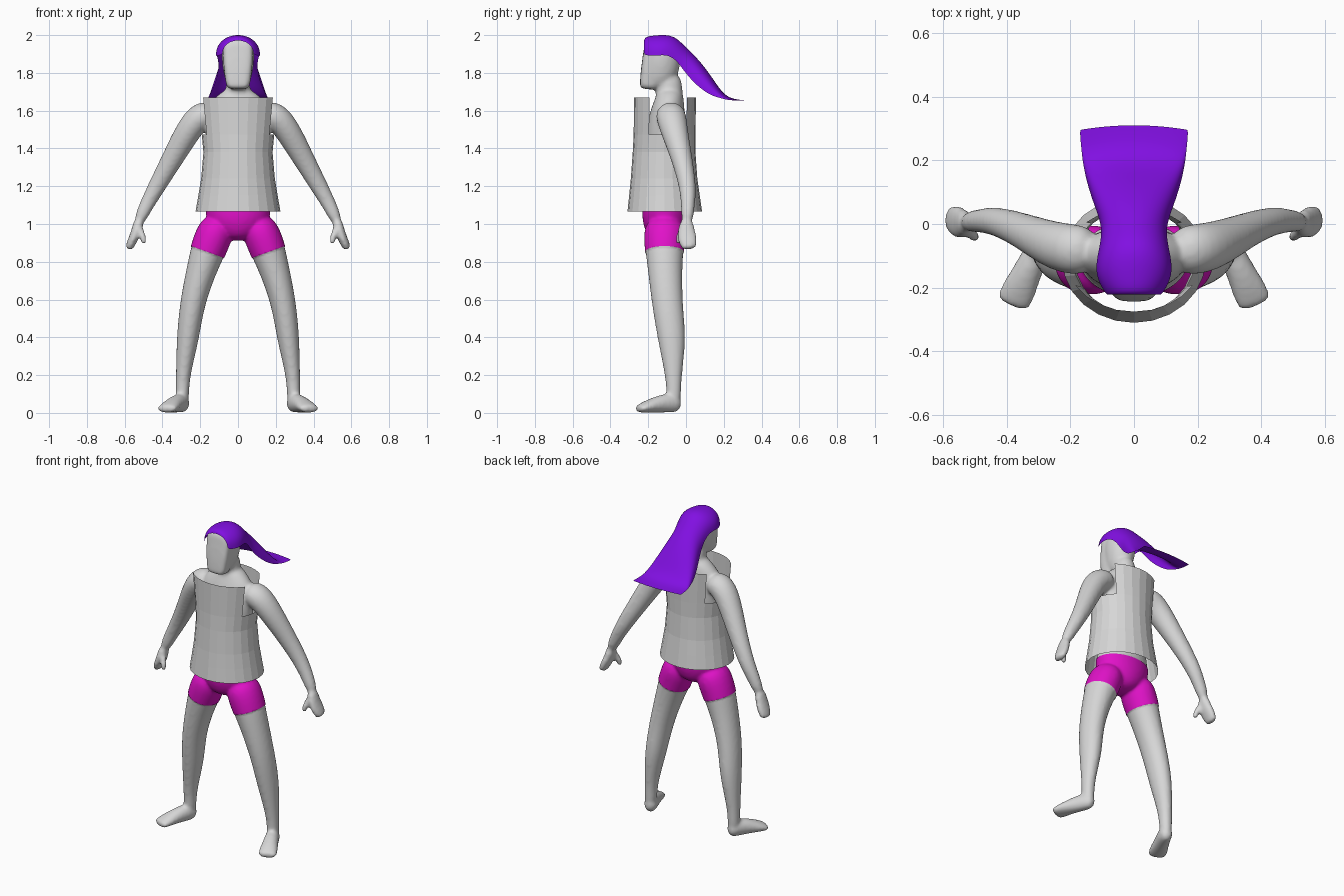
import bpy, bmesh, math
from mathutils import Vector

if "Cube" in bpy.data.objects:
    bpy.data.objects.remove(bpy.data.objects["Cube"])


def material(name, rgb):
    m = bpy.data.materials.new(name)
    m.diffuse_color = (*rgb, 1)
    m.use_nodes = True
    m.node_tree.nodes["Principled BSDF"].inputs["Base Color"].default_value = m.diffuse_color
    return m


GREY = material("pale grey", (0.68, 0.68, 0.68))
PINK = material("magenta", (0.75, 0.006, 0.58))
PURPLE = material("violet", (0.22, 0.005, 0.76))


def add_object(name, bm, *mats):
    bmesh.ops.recalc_face_normals(bm, faces=bm.faces[:])
    me = bpy.data.meshes.new(name)
    bm.to_mesh(me)
    bm.free()
    for m in mats:
        me.materials.append(m)
    ob = bpy.data.objects.new(name, me)
    bpy.context.collection.objects.link(ob)
    return ob


def skin(bm, rings, closed):
    """Join consecutive rows of vertices with quads."""
    for r, s in zip(rings, rings[1:]):
        n = len(r)
        for i in range(n if closed else n - 1):
            j = (i + 1) % n
            bm.faces.new((r[i], r[j], s[j], s[i]))


def power(v, p):
    return math.copysign(abs(v) ** p, v)


def limb(bm, stations, ref=(0, 1, 0), p=1.0, side=1, n=16):
    """Closed tube through (x, y, z, half width, half depth) stations."""
    pts = [Vector((side * s[0], s[1], s[2])) for s in stations]
    rings = []
    for i, s in enumerate(stations):
        t = (pts[min(i + 1, len(pts) - 1)] - pts[max(i - 1, 0)]).normalized()
        v = Vector(ref)
        v = (v - t * v.dot(t)).normalized()
        u = t.cross(v)
        ring = []
        for k in range(n):
            a = 2 * math.pi * k / n
            ring.append(bm.verts.new(pts[i] + u * s[3] * power(math.cos(a), p)
                                     + v * s[4] * power(math.sin(a), p)))
        rings.append(ring)
    skin(bm, rings, True)
    bm.faces.new(rings[0])
    bm.faces.new(rings[-1])


# ---- body: overlapping limbs fused into one smooth skin
bm = bmesh.new()
limb(bm, [(0, -.11, .91, .07, .08), (0, -.11, 1.0, .16, .12), (0, -.11, 1.08, .18, .122),
          (0, -.11, 1.25, .15, .10), (0, -.11, 1.4, .165, .11), (0, -.105, 1.52, .18, .105),
          (0, -.095, 1.61, .18, .09), (0, -.085, 1.67, .125, .075), (0, -.085, 1.72, .065, .065)])
# neck, skull, face
limb(bm, [(0, -.085, 1.6, .08, .075), (0, -.088, 1.7, .064, .072), (0, -.1, 1.8, .065, .075)])
limb(bm, [(0, -.165, 1.72, .05, .05), (0, -.14, 1.78, .076, .095), (0, -.13, 1.86, .088, .105),
          (0, -.125, 1.93, .088, .10), (0, -.13, 1.985, .055, .065)])
limb(bm, [(0, -.2, 1.712, .056, .046), (0, -.198, 1.735, .064, .047), (0, -.193, 1.82, .077, .047),
          (0, -.178, 1.93, .083, .045), (0, -.17, 1.98, .078, .045)], p=.5)
for s in (-1, 1):
    # leg
    limb(bm, [(.09, -.11, 1.03, .09, .11), (.145, -.115, .9, .1, .108), (.19, -.112, .77, .082, .093),
              (.243, -.10, .58, .067, .083), (.265, -.075, .4, .061, .077),
              (.285, -.068, .25, .044, .054), (.295, -.065, .14, .036, .039),
              (.295, -.065, .03, .037, .04)], side=s)
    # foot
    limb(bm, [(.281, -.026, .042, .032, .04), (.30, -.08, .055, .043, .055),
              (.335, -.15, .046, .046, .046), (.365, -.215, .031, .058, .031),
              (.379, -.245, .022, .055, .022), (.384, -.257, .02, .046, .018)],
         ref=(0, 0, 1), side=s)
    # arm
    limb(bm, [(.12, -.085, 1.59, .07, .075), (.205, -.08, 1.575, .078, .083),
              (.27, -.06, 1.485, .07, .073), (.35, -.02, 1.34, .058, .056),
              (.435, .012, 1.19, .047, .046), (.49, .01, 1.09, .038, .037),
              (.53, .005, 1.0, .031, .031)], side=s)
    # hand and thumb
    limb(bm, [(.52, .005, 1.03, .03, .032), (.535, .0, .97, .028, .047), (.555, .008, .92, .026, .054),
              (.572, .014, .885, .023, .046), (.578, .016, .866, .02, .036)], side=s)
    limb(bm, [(.525, -.01, .99, .018, .02), (.505, -.036, .94, .019, .019),
              (.495, -.044, .89, .017, .017)], side=s, n=10)
raw = add_object("body", bm, GREY, PINK)
raw.modifiers.new("round", "SUBSURF").levels = 2
rm = raw.modifiers.new("fuse", "REMESH")
rm.mode, rm.voxel_size = "VOXEL", 0.01
sm = raw.modifiers.new("blend", "SMOOTH")
sm.factor, sm.iterations = 0.5, 8
dg = bpy.context.evaluated_depsgraph_get()
fused = bpy.data.meshes.new_from_object(raw.evaluated_get(dg))

# ---- shorts: cut waist and slanted cuffs into the skin, colour between them
WAIST = 1.09
bm = bmesh.new()
bm.from_mesh(fused)
cuff = {s: (Vector((s * .155, 0, .85)), Vector((-s * .34, 0, .94))) for s in (-1, 1)}
for co, no in [(Vector((0, 0, WAIST)), Vector((0, 0, 1)))] + list(cuff.values()):
    bmesh.ops.bisect_plane(bm, geom=bm.verts[:] + bm.edges[:] + bm.faces[:],
                           plane_co=co, plane_no=no, dist=1e-5)
for f in bm.faces:
    c = f.calc_center_median()
    co, no = cuff[1 if c.x > 0 else -1]
    f.material_index = int(c.z < WAIST and abs(c.x) < .32 and (c - co).dot(no) > 0)
    f.smooth = True
    # puff the cloth slightly off the skin
bm.normal_update()
cloth = {v for f in bm.faces if f.material_index for v in f.verts}
for v, nrm in [(v, v.normal.copy()) for v in cloth]:
    v.co += nrm * .004
bpy.data.objects.remove(raw)
add_object("body", bm, GREY, PINK)

# ---- tunic: open faceted tube with arm openings
bm = bmesh.new()
N = 24
rows = []
for z, rx, front, back in [(1.065, .225, -.31, .085), (1.15, .21, -.301, .073),
                           (1.24, .195, -.292, .06), (1.38, .183, -.282, .05),
                           (1.475, .192, -.277, .05), (1.67, .213, -.275, .053)]:
    cy, ry = (front + back) / 2, (back - front) / 2
    rows.append([bm.verts.new((rx * math.cos(2 * math.pi * k / N),
                               cy + ry * math.sin(2 * math.pi * k / N), z)) for k in range(N)])
skin(bm, rows, True)
holes = [f for f in bm.faces if f.calc_center_median().z > 1.5
         and -.19 < f.calc_center_median().y < .005]
bmesh.ops.delete(bm, geom=holes, context="FACES")
add_object("tunic", bm, GREY)

# ---- hair: arched sheet over the skull, flowing out behind
bm = bmesh.new()
rows = []
# y, crown height, half width, side drop
for y, top, w, drop in [(-.222, 1.972, .082, .07), (-.216, 1.993, .092, .10), (-.16, 2.0, .122, .11),
                        (-.10, 2.003, .115, .105), (-.05, 1.988, .103, .12), (0, 1.935, .102, .14),
                        (.06, 1.88, .125, .15), (.13, 1.79, .148, .11), (.19, 1.695, .16, .03),
                        (.24, 1.662, .164, .007), (.31, 1.655, .171, .002)]:
    row = []
    for k in range(13):
        a = math.pi * (k / 12 - .5)
        row.append(bm.verts.new((w * math.sin(a), y - (.015 * math.sin(a) ** 2 if y > .2 else 0),
                                 top - drop * (1 - math.cos(a) ** .9 if abs(a) < 1.57 else 1))))
    rows.append(row)
skin(bm, rows, False)
for f in bm.faces:
    f.smooth = True
hair = add_object("hair", bm, PURPLE)
sub = hair.modifiers.new("round", "SUBSURF")
sub.levels = sub.render_levels = 2
